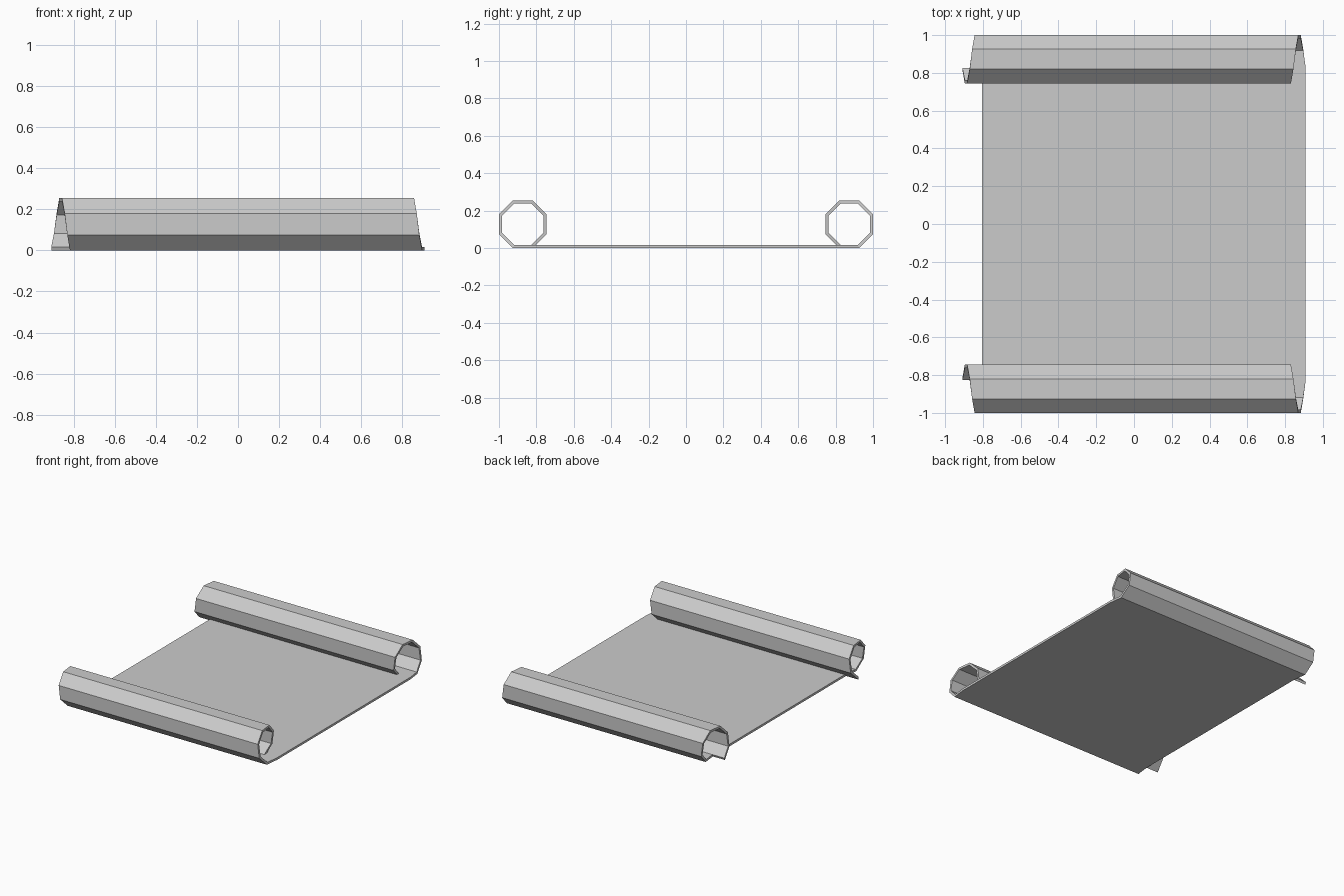
import bpy, bmesh, math

cube = bpy.data.objects.get("Cube")
if cube:
    bpy.data.objects.remove(cube, do_unlink=True)

SIDES = 8            # facets in each curl
APOTHEM = 0.1275     # curl height is twice this
THICK = 0.017        # sheet thickness
CURL_Y = 1 - APOTHEM
LEFT, RIGHT = -0.805, 0.909
DRIFT = 0.013        # sideways slip of the curl per facet

paper = bpy.data.materials.new("paper grey")
paper.use_nodes = True
grey = (0.6, 0.6, 0.6, 1)
paper.diffuse_color = grey
paper.node_tree.nodes["Principled BSDF"].inputs["Base Color"].default_value = grey


def section(bm, step, side):
    """Cross-section ring of the sheet at one fold of a curl."""
    angle = math.radians(-90) + (step - 0.5) * math.tau / SIDES
    shift = -DRIFT * step
    ring = []
    for apothem, ends in ((APOTHEM, (LEFT, RIGHT)), (APOTHEM - THICK, (RIGHT, LEFT))):
        radius = apothem / math.cos(math.pi / SIDES)
        y = side * (CURL_Y + radius * math.cos(angle))
        z = APOTHEM + radius * math.sin(angle)
        ring += [bm.verts.new((x + shift, y, z)) for x in ends]
    return ring


# One continuous sheet: front curl, flat middle, back curl
bm = bmesh.new()
rings = [section(bm, k, -1) for k in reversed(range(SIDES + 1))]
rings += [section(bm, k, 1) for k in range(SIDES + 1)]
for a, b in zip(rings, rings[1:]):
    for i in range(4):
        j = (i + 1) % 4
        bm.faces.new((a[i], a[j], b[j], b[i]))
bm.faces.new(rings[0])
bm.faces.new(rings[-1])
bmesh.ops.recalc_face_normals(bm, faces=bm.faces)

mesh = bpy.data.meshes.new("scroll_sheet")
bm.to_mesh(mesh)
bm.free()
mesh.materials.append(paper)
bpy.context.collection.objects.link(bpy.data.objects.new("scroll_sheet", mesh))
